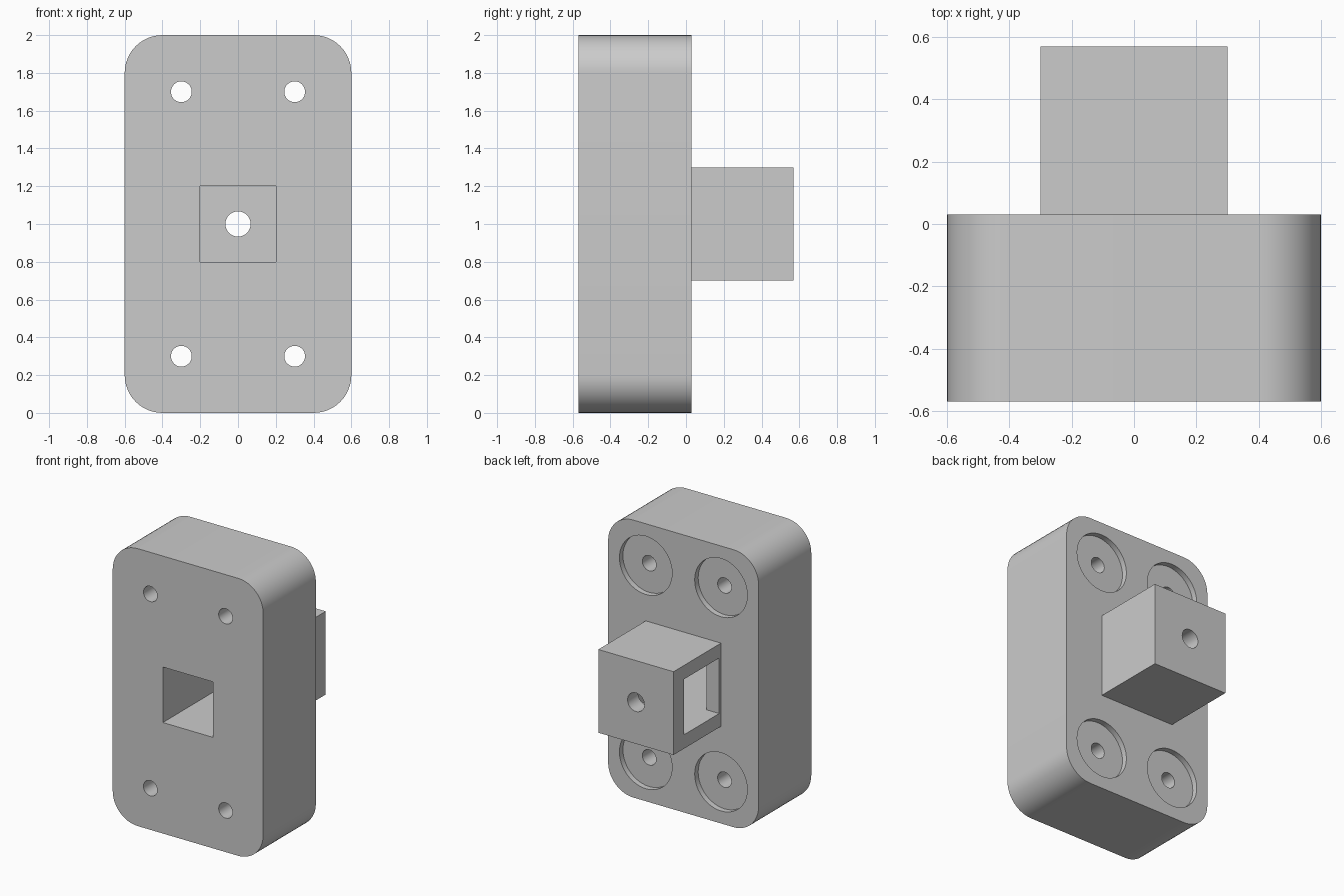
import bpy
import bmesh
from math import cos, sin, pi, radians
from mathutils import Vector

if "Cube" in bpy.data.objects:
    bpy.data.objects.remove(bpy.data.objects["Cube"])

FRONT, SEAT, CAVITY_END, BACK = -0.57, 0.03, 0.45, 0.57
MID = 1.0

grey = bpy.data.materials.new("plain grey")
grey.use_nodes = True
grey.diffuse_color = (0.6, 0.6, 0.6, 1)
grey.node_tree.nodes["Principled BSDF"].inputs["Base Color"].default_value = (0.6, 0.6, 0.6, 1)


def rounded_rect(w, h, r=0, steps=12):
    """Outline around the origin; r = 0 gives plain corners."""
    pts = []
    for i, (sx, sz) in enumerate([(1, 1), (-1, 1), (-1, -1), (1, -1)]):
        cx, cz = sx * (w / 2 - r), sz * (h / 2 - r)
        for k in range(steps + 1 if r else 1):
            a = (i + k / steps) * pi / 2
            pts.append((cx + r * cos(a), cz + r * sin(a)))
    return pts


def circle(r, n=48):
    return [(r * cos(2 * pi * k / n), r * sin(2 * pi * k / n)) for k in range(n)]


def prism(name, outline, y0, y1, x=0, z=MID):
    """Extrude an x-z outline along y."""
    bm = bmesh.new()
    face = bm.faces.new([bm.verts.new((x + px, y0, z + pz)) for px, pz in outline])
    grown = bmesh.ops.extrude_face_region(bm, geom=[face])["geom"]
    bmesh.ops.translate(bm, vec=Vector((0, y1 - y0, 0)),
                        verts=[v for v in grown if isinstance(v, bmesh.types.BMVert)])
    bmesh.ops.recalc_face_normals(bm, faces=bm.faces)
    mesh = bpy.data.meshes.new(name)
    bm.to_mesh(mesh)
    bm.free()
    mesh.materials.append(grey)
    obj = bpy.data.objects.new(name, mesh)
    bpy.context.collection.objects.link(obj)
    return obj


def select(obj):
    bpy.ops.object.select_all(action="DESELECT")
    obj.select_set(True)
    bpy.context.view_layer.objects.active = obj


def cut(obj, cutter):
    """Subtract the cutter and discard it."""
    select(obj)
    mod = obj.modifiers.new("cut", "BOOLEAN")
    mod.operation, mod.solver, mod.object = "DIFFERENCE", "EXACT", cutter
    bpy.ops.object.modifier_apply(modifier=mod.name)
    bpy.data.objects.remove(cutter)


square = rounded_rect(0.4, 0.4)

# Mounting plate with a square channel
plate = prism("mounting_plate", rounded_rect(1.2, 2.0, 0.2), FRONT, SEAT)
cut(plate, prism("channel_cutter", square, FRONT - 0.1, SEAT + 0.1))

# Screw holes with shallow counterbores on the back
for x in (-0.3, 0.3):
    for z in (0.3, 1.7):
        cut(plate, prism("screw_cutter", circle(0.055), FRONT - 0.1, SEAT + 0.1, x, z))
        cut(plate, prism("counterbore_cutter", circle(0.21), SEAT - 0.04, SEAT + 0.1, x, z))

# Rear housing: channel continues inside, round hole in the end wall
housing = prism("rear_housing", rounded_rect(0.6, 0.6), SEAT, BACK)
cut(housing, prism("channel_cutter", square, SEAT - 0.1, CAVITY_END))
cut(housing, prism("end_hole_cutter", circle(0.067), CAVITY_END - 0.1, BACK + 0.1))

# Side window through the right wall only
cut(housing, prism("window_cutter", square, SEAT + 0.02, CAVITY_END, x=-0.3))

for part in (plate, housing):
    select(part)
    bpy.ops.object.shade_smooth_by_angle(angle=radians(30))
